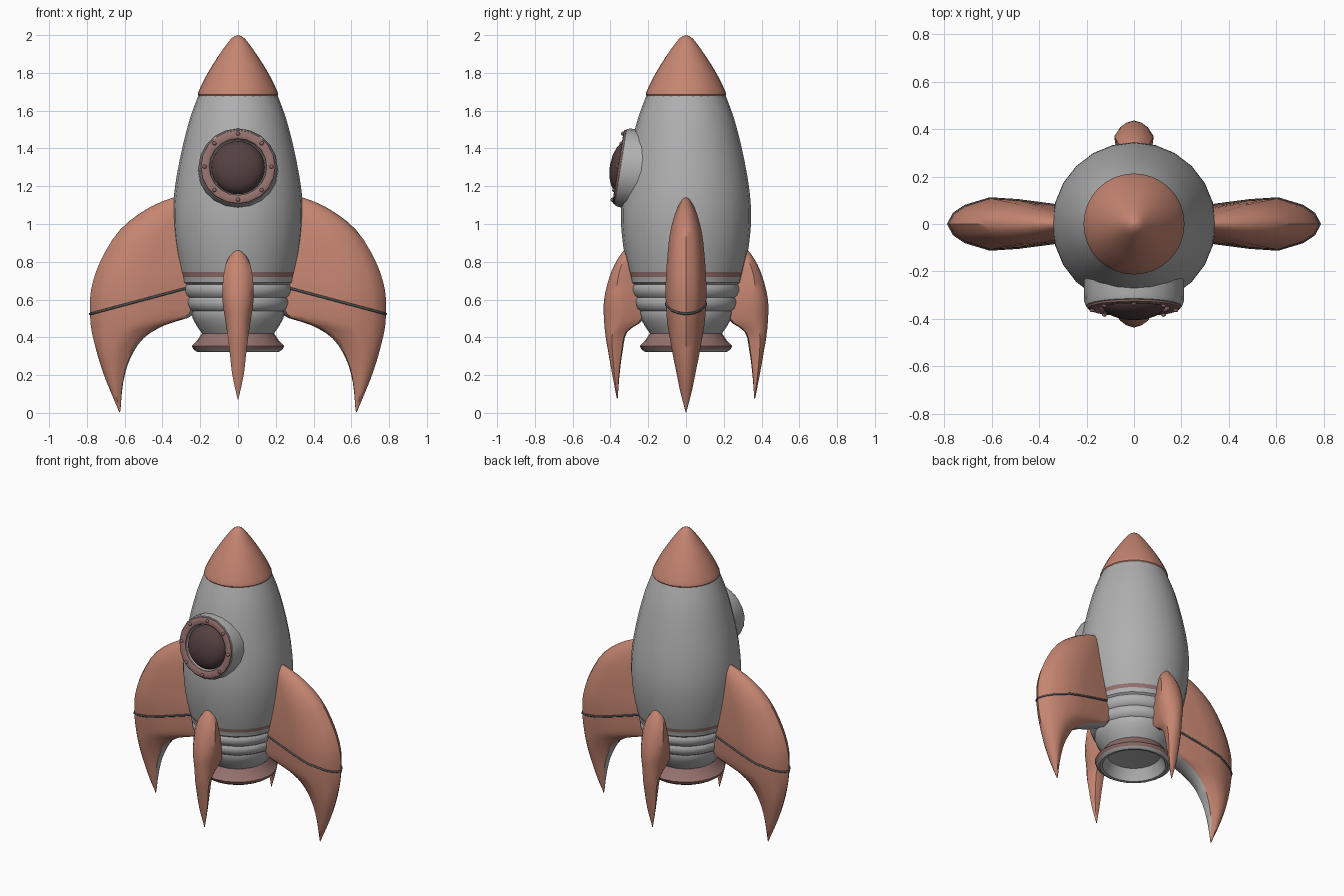
import bpy, bmesh, math
from mathutils import Matrix, Vector

if "Cube" in bpy.data.objects:
    bpy.data.objects.remove(bpy.data.objects["Cube"])


def mat(name, rgb):
    m = bpy.data.materials.new(name)
    m.diffuse_color = (*rgb, 1)
    m.use_nodes = True
    m.node_tree.nodes["Principled BSDF"].inputs["Base Color"].default_value = m.diffuse_color
    return m


ORANGE = mat("copper_orange", (0.56, 0.235, 0.165))
GREY = mat("hull_grey", (0.43, 0.43, 0.43))
MAUVE = mat("dusty_mauve", (0.30, 0.165, 0.155))
GLASS = mat("dark_glass", (0.09, 0.052, 0.052))
DARK = mat("seam_grey", (0.075, 0.08, 0.085))


def finish(bm, name, mats, matrix=None, angle=38):
    bmesh.ops.remove_doubles(bm, verts=bm.verts, dist=0.0003)
    bmesh.ops.recalc_face_normals(bm, faces=bm.faces)
    if matrix:
        bm.transform(matrix)
    me = bpy.data.meshes.new(name)
    bm.to_mesh(me)
    bm.free()
    ob = bpy.data.objects.new(name, me)
    bpy.context.collection.objects.link(ob)
    for m in mats:
        me.materials.append(m)
    bpy.ops.object.select_all(action='DESELECT')
    ob.select_set(True)
    bpy.context.view_layer.objects.active = ob
    bpy.ops.object.shade_smooth_by_angle(angle=math.radians(angle))
    return ob


def spline(pts, n):
    """Catmull-Rom curve through tuples of any size."""
    out = []
    for i in range(len(pts) - 1):
        a, b, c, d = (pts[max(0, min(len(pts) - 1, i + k))] for k in (-1, 0, 1, 2))
        for j in range(n):
            t = j / n
            out.append(tuple(0.5 * (2 * q + (r - p) * t + (2 * p - 5 * q + 4 * r - s) * t * t
                                    + (3 * q - p - 3 * r + s) * t ** 3)
                             for p, q, r, s in zip(a, b, c, d)))
    return out + [tuple(pts[-1])]


def lathe(name, prof, seg, mats, rule=None, matrix=None, angle=38):
    """Spin (radius, height) points about z; rule(band index) picks the colour."""
    bm = bmesh.new()
    rings = [[bm.verts.new((r * math.cos(2 * math.pi * k / seg), r * math.sin(2 * math.pi * k / seg), z))
              for k in range(seg)] for r, z in prof]
    for i in range(len(rings) - 1):
        for k in range(seg):
            l = (k + 1) % seg
            f = bm.faces.new((rings[i][k], rings[i][l], rings[i + 1][l], rings[i + 1][k]))
            f.material_index = rule(i) if rule else 0
    return finish(bm, name, mats, matrix, angle)


# hull with ribbed lower section and painted band
lower = [(0, 0.43), (0.19, 0.42), (0.215, 0.455), (0.238, 0.495), (0.247, 0.525), (0.246, 0.54),
         (0.262, 0.552), (0.272, 0.575), (0.272, 0.595), (0.264, 0.61), (0.278, 0.622),
         (0.288, 0.645), (0.288, 0.665), (0.280, 0.68), (0.293, 0.69), (0.298, 0.72), (0.305, 0.745)]
upper = spline([(0.305, 0.745), (0.332, 0.88), (0.345, 1.04), (0.333, 1.2), (0.30, 1.38),
                (0.257, 1.55), (0.21, 1.68)], 4)
band = len(lower) - 2
lathe("hull", lower + upper[1:] + [(0, 1.68)], 24, [GREY, MAUVE], lambda i: int(i == band))

# nose cone
nose = spline([(0.213, 1.685), (0.205, 1.71), (0.168, 1.785), (0.118, 1.868), (0.06, 1.952),
               (0.028, 1.988), (0, 2.0)], 3)
lathe("nose_cone", [(0, 1.672), (0.205, 1.672)] + nose, 32, [ORANGE])

# engine nozzle, grey inside
nozzle = [(0.0, 0.45), (0.185, 0.43), (0.195, 0.415), (0.215, 0.385), (0.245, 0.355), (0.235, 0.335),
          (0.215, 0.322), (0.198, 0.325), (0.185, 0.36), (0.165, 0.40), (0.0, 0.415)]
lathe("engine_nozzle", nozzle, 24, [MAUVE, GREY], lambda i: int(i >= 5))

# porthole: casing, ring, glass and bolts, tilted with the hull
port = Matrix.Translation((0, -0.352, 1.302)) @ Matrix.Rotation(math.radians(81), 4, 'X')
lathe("porthole_casing", [(0, -0.15), (0.212, -0.15), (0.21, -0.025), (0.203, -0.006), (0.19, 0.0),
                          (0.155, 0.0), (0.146, -0.025), (0, -0.025)], 20, [GREY], None, port)
lathe("porthole_ring", [(0.200, -0.008), (0.196, 0.004), (0.188, 0.008), (0.160, 0.008),
                        (0.152, 0.003), (0.150, -0.012), (0.200, -0.008)], 20, [MAUVE], None, port)
lathe("porthole_glass", [(0, -0.03), (0.143, -0.03), (0.140, -0.012), (0.125, 0.012), (0.10, 0.03),
                         (0.06, 0.045), (0, 0.052)], 32, [GLASS], None, port)
bm = bmesh.new()
for k in range(8):
    a = k * math.pi / 4
    bmesh.ops.create_uvsphere(bm, u_segments=8, v_segments=6, radius=0.011,
                              matrix=Matrix.Translation((0.177 * math.cos(a), 0.177 * math.sin(a), 0.009)))
finish(bm, "porthole_bolts", [MAUVE], port)

# fins: sections from outer edge to inner edge (xo, zo, xi, zi, half width)
CROSS = [(0, 0), (0.04, 0.4), (0.12, 0.7), (0.3, 1), (0.5, 0.93), (0.75, 0.75), (0.93, 0.6)]


def section(s):
    xo, zo, xi, zi, w = s
    row = [(t, u) for t, u in reversed(CROSS)] + [(t, -u) for t, u in CROSS[1:]] + [(1, 0)]
    return [Vector((xo + (xi - xo) * t, u * w, zo + (zi - zo) * t)) for t, u in row]


def fin(name, stations, turn, mats):
    bm = bmesh.new()
    rows = [[bm.verts.new(p) for p in section(s)] for s in spline(stations, 3)]
    n = len(rows[0])
    for a, b in zip(rows, rows[1:]):
        for k in range(n):
            l = (k + 1) % n
            f = bm.faces.new((a[k], a[l], b[l], b[k]))
            f.material_index = int(k >= n - 2) * (len(mats) - 1)
    bm.faces.new(rows[0])
    bm.faces.new(rows[-1])
    finish(bm, name, mats, Matrix.Rotation(turn, 4, 'Z'), 45)


def seam(name, station, turn):
    cu = bpy.data.curves.new(name, 'CURVE')
    cu.dimensions, cu.bevel_depth, cu.bevel_resolution = '3D', 0.007, 1
    pts = section(station)
    sp = cu.splines.new('POLY')
    sp.points.add(len(pts) - 1)
    for q, p in zip(sp.points, pts):
        q.co = (*p, 1)
    sp.use_cyclic_u = True
    cu.materials.append(DARK)
    ob = bpy.data.objects.new(name, cu)
    ob.rotation_euler.z = turn
    bpy.context.collection.objects.link(ob)
    bpy.ops.object.select_all(action='DESELECT')
    ob.select_set(True)
    bpy.context.view_layer.objects.active = ob
    bpy.ops.object.convert(target='MESH')


BIG = [(0.30, 1.155, 0.2, 1.10, 0.018), (0.465, 1.09, 0.2, 1.0, 0.055), (0.624, 0.97, 0.2, 0.9, 0.085),
       (0.73, 0.80, 0.2, 0.8, 0.101), (0.778, 0.65, 0.2, 0.73, 0.108), (0.783, 0.524, 0.2, 0.68, 0.106),
       (0.776, 0.44, 0.22, 0.53, 0.098), (0.758, 0.36, 0.386, 0.465, 0.085),
       (0.733, 0.27, 0.50, 0.395, 0.07), (0.70, 0.175, 0.572, 0.285, 0.05),
       (0.665, 0.09, 0.608, 0.16, 0.03), (0.627, 0.0, 0.622, 0.015, 0.002)]
SMALL = [(0.31, 0.885, 0.25, 0.86, 0.010), (0.365, 0.81, 0.25, 0.80, 0.057), (0.405, 0.72, 0.25, 0.73, 0.077),
         (0.434, 0.60, 0.22, 0.62, 0.083), (0.434, 0.49, 0.22, 0.50, 0.068),
         (0.425, 0.40, 0.31, 0.43, 0.055), (0.413, 0.33, 0.335, 0.33, 0.045),
         (0.39, 0.20, 0.352, 0.20, 0.03), (0.365, 0.07, 0.361, 0.08, 0.002)]
for side, turn in (("right", 0), ("left", math.pi)):
    fin(side + "_fin", BIG, turn, [ORANGE, GREY])
    seam(side + "_fin_seam", BIG[5], turn)
for side, turn in (("back", math.pi / 2), ("front", -math.pi / 2)):
    fin(side + "_fin", SMALL, turn, [ORANGE])
